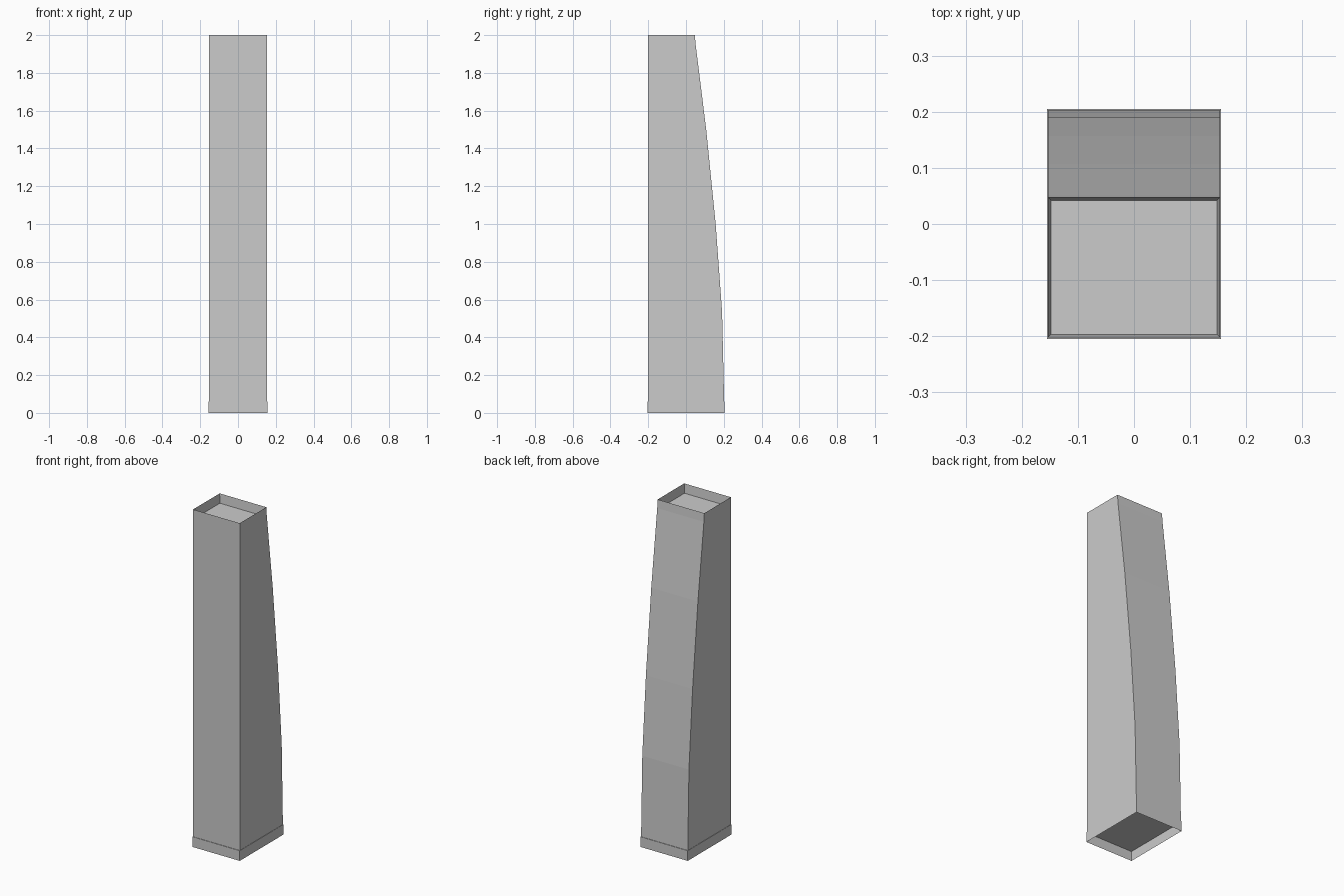
import bpy
import bmesh

cube = bpy.data.objects.get("Cube")
if cube:
    bpy.data.objects.remove(cube, do_unlink=True)

GREY = (0.6, 0.6, 0.6, 1.0)
grey = bpy.data.materials.new("plain grey")
grey.use_nodes = True
grey.diffuse_color = GREY
grey.node_tree.nodes["Principled BSDF"].inputs["Base Color"].default_value = GREY


def extruded_profile(name, profile, half_width):
    """Extrude a (y, z) outline across x."""
    bm = bmesh.new()
    face = bm.faces.new([bm.verts.new((-half_width, y, z)) for y, z in profile])
    ext = bmesh.ops.extrude_face_region(bm, geom=[face])
    verts = [v for v in ext["geom"] if isinstance(v, bmesh.types.BMVert)]
    bmesh.ops.translate(bm, verts=verts, vec=(2 * half_width, 0, 0))
    bmesh.ops.recalc_face_normals(bm, faces=bm.faces[:])
    return bm


def recess(bm, direction, rim, depth):
    """Inset the face pointing up or down and push it inwards."""
    bm.normal_update()
    face = next(f for f in bm.faces if f.normal.z * direction > 0.99)
    bmesh.ops.inset_individual(bm, faces=[face], thickness=rim)
    bmesh.ops.translate(bm, verts=face.verts[:], vec=(0, 0, -direction * depth))


def finish(bm, name):
    mesh = bpy.data.meshes.new(name)
    bm.to_mesh(mesh)
    bm.free()
    mesh.materials.append(grey)
    obj = bpy.data.objects.new(name, mesh)
    bpy.context.collection.objects.link(obj)
    return obj


# Column body: straight front, gently bowed back, shallow tray in the top
BASE_H = 0.06
back = [(0.202, BASE_H), (0.191, 0.535), (0.157, 1.0),
        (0.107, 1.5), (0.051, 1.95), (0.047, 2.0)]
body = extruded_profile("body", [(-0.202, BASE_H)] + back + [(-0.202, 2.0)], 0.153)
recess(body, 1, 0.007, 0.055)
finish(body, "column_body")

# Base band: slightly wider thin-walled skirt, hollow underneath
base = extruded_profile(
    "base", [(-0.205, 0), (0.205, 0), (0.205, BASE_H), (-0.205, BASE_H)], 0.155)
recess(base, -1, 0.003, 0.055)
finish(base, "base_band")
